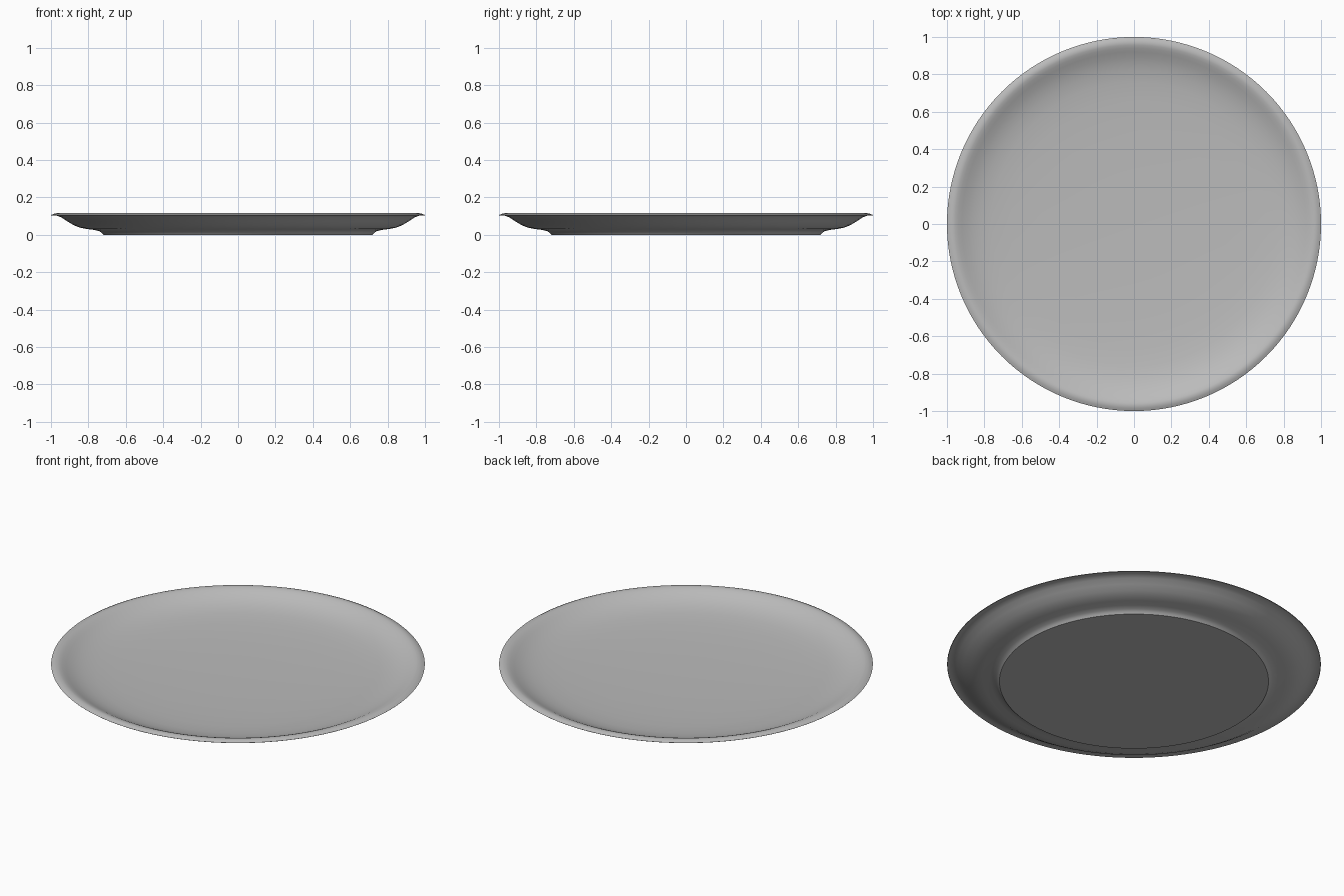
import bpy, bmesh, math

if "Cube" in bpy.data.objects:
    bpy.data.objects.remove(bpy.data.objects["Cube"])

# Half cross-section (radius, height), from the centre underneath, round the rim, to the centre on top
PROFILE = [
    (0.0, 0.0), (0.72, 0.0),                                              # flat foot
    (0.728, 0.01), (0.742, 0.019), (0.77, 0.026), (0.81, 0.031),          # step above foot
    (0.845, 0.038), (0.88, 0.052), (0.915, 0.073), (0.945, 0.093),        # outer wall
    (0.965, 0.101), (0.985, 0.104), (0.998, 0.103),                       # under the lip
    (1.0, 0.105), (0.985, 0.112), (0.97, 0.115), (0.957, 0.113),          # rolled rim
    (0.94, 0.107), (0.92, 0.097), (0.89, 0.083), (0.86, 0.072),           # inner wall
    (0.82, 0.061), (0.76, 0.051), (0.66, 0.043), (0.5, 0.036),
    (0.25, 0.031), (0.0, 0.03),                                           # shallow floor
]
SIDES = 128

# Revolve the profile around z
bm = bmesh.new()
verts = [bm.verts.new((r, 0, z)) for r, z in PROFILE]
edges = [bm.edges.new(pair) for pair in zip(verts, verts[1:])]
bmesh.ops.spin(bm, geom=verts + edges, cent=(0, 0, 0), axis=(0, 0, 1),
               angle=math.tau, steps=SIDES, use_duplicate=False)
bmesh.ops.remove_doubles(bm, verts=bm.verts, dist=0.0005)
bmesh.ops.recalc_face_normals(bm, faces=bm.faces)

mesh = bpy.data.meshes.new("plate")
bm.to_mesh(mesh)
bm.free()
plate = bpy.data.objects.new("plate", mesh)
bpy.context.collection.objects.link(plate)

# Plain grey glaze
grey = bpy.data.materials.new("light grey")
grey.diffuse_color = (0.5, 0.5, 0.5, 1)
grey.use_nodes = True
grey.node_tree.nodes["Principled BSDF"].inputs["Base Color"].default_value = grey.diffuse_color
mesh.materials.append(grey)

# Smooth surfaces, crisp foot and lip edges
bpy.context.view_layer.objects.active = plate
plate.select_set(True)
bpy.ops.object.shade_smooth_by_angle(angle=math.radians(35))
